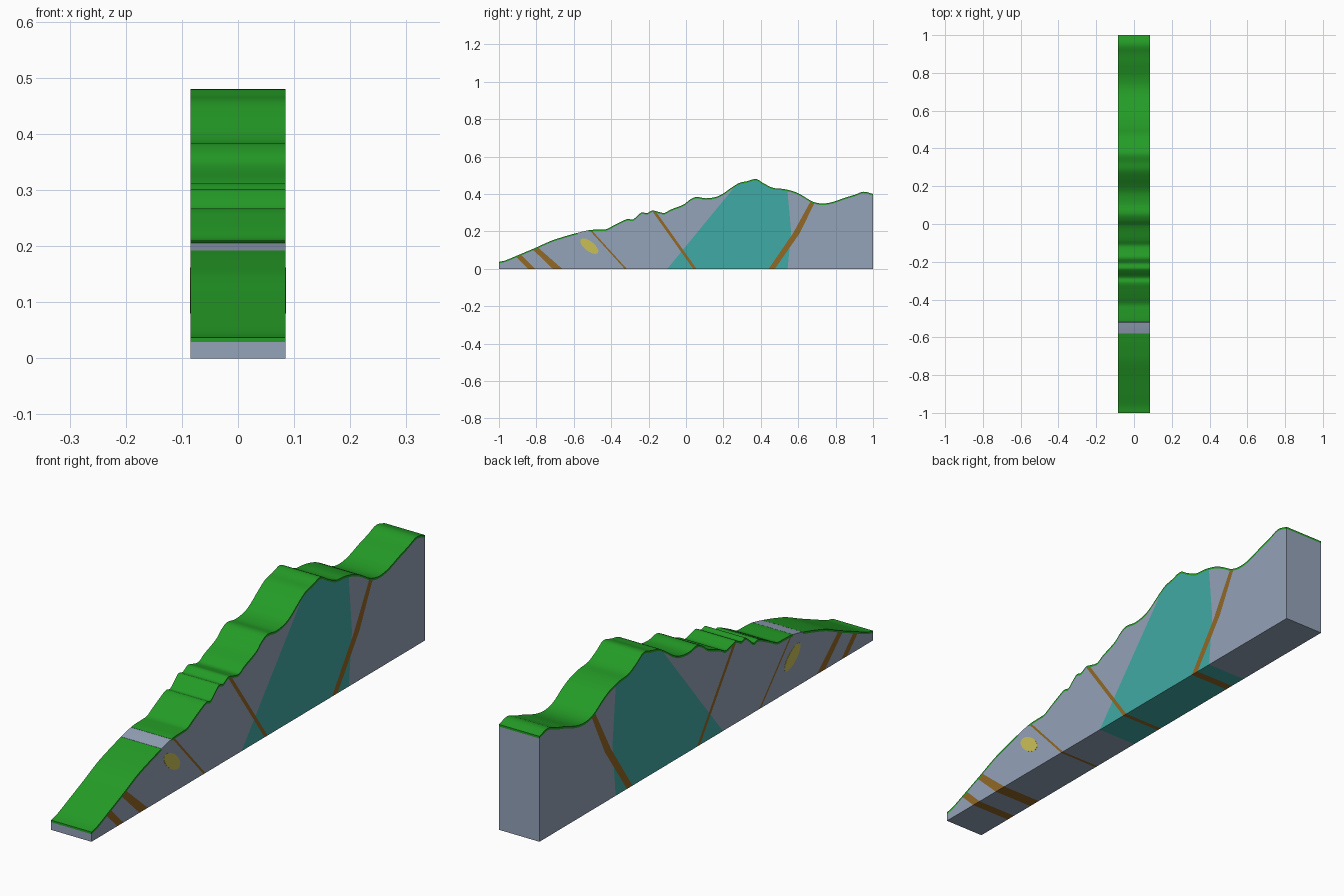
import bpy, bmesh, math
from mathutils import Vector

if "Cube" in bpy.data.objects:
    bpy.data.objects.remove(bpy.data.objects["Cube"])

HALF_W, TURF = 0.085, 0.008
GAP = (-0.58, -0.52)          # bare rock shows through the turf here


def material(name, rgb):
    lin = [(c / 255 / 12.92) if c < 11 else ((c / 255 + 0.055) / 1.055) ** 2.4 for c in rgb]
    m = bpy.data.materials.new(name)
    m.diffuse_color = (*lin, 1)
    m.use_nodes = True
    m.node_tree.nodes["Principled BSDF"].inputs["Base Color"].default_value = m.diffuse_color
    return m


ROCK = material("grey rock", (148, 163, 184))
TEAL = material("teal intrusion", (64, 170, 165))
BROWN = material("brown vein", (146, 104, 38))
YELLOW = material("yellow ore", (202, 192, 85))
GREEN = material("green turf", (36, 156, 38))

# Ground line (y, z)
GROUND = [(-1, .037), (-.965, .045), (-.9, .072), (-.805, .112), (-.725, .148), (-.675, .165),
          (-.6, .187), (-.515, .207), (-.455, .210), (-.425, .212), (-.39, .23), (-.35, .25),
          (-.31, .267), (-.285, .263), (-.255, .288), (-.235, .302), (-.21, .297), (-.18, .312),
          (-.15, .305), (-.115, .299), (-.085, .315), (-.01, .345), (.02, .369), (.055, .384),
          (.105, .377), (.16, .384), (.195, .4), (.245, .435), (.285, .459), (.325, .468),
          (.375, .48), (.415, .457), (.465, .433), (.52, .427), (.58, .412), (.625, .39),
          (.675, .36), (.725, .349), (.78, .356), (.85, .38), (.9, .395), (.95, .412), (1, .4)]


def height(y):
    """Smooth curve through the ground points."""
    n = len(GROUND)
    i = max(k for k in range(n - 1) if GROUND[k][0] <= y + 1e-9)

    def slope(k):
        a, b = GROUND[max(k - 1, 0)], GROUND[min(k + 1, n - 1)]
        return (b[1] - a[1]) / (b[0] - a[0])
    (y0, z0), (y1, z1) = GROUND[i], GROUND[i + 1]
    h = y1 - y0
    t = (y - y0) / h
    return ((2 * t**3 - 3 * t**2 + 1) * z0 + (t**3 - 2 * t**2 + t) * h * slope(i)
            + (3 * t**2 - 2 * t**3) * z1 + (t**3 - t**2) * h * slope(i + 1))


def strip(rows):
    """Closed solid across the width from rows of (y, low z, high z)."""
    bm = bmesh.new()
    rings = [[bm.verts.new(p) for p in ((-HALF_W, y, lo), (HALF_W, y, lo),
                                        (HALF_W, y, hi), (-HALF_W, y, hi))]
             for y, lo, hi in rows]
    for a, b in zip(rings, rings[1:]):
        for k in range(4):
            j = (k + 1) % 4
            bm.faces.new((a[k], a[j], b[j], b[k]))
    bm.faces.new(rings[0])
    bm.faces.new(rings[-1][::-1])
    bmesh.ops.recalc_face_normals(bm, faces=bm.faces)
    return bm


def finish(bm, name, mats):
    me = bpy.data.meshes.new(name)
    bm.to_mesh(me)
    bm.free()
    ob = bpy.data.objects.new(name, me)
    bpy.context.collection.objects.link(ob)
    for m in mats:
        me.materials.append(m)
    bpy.ops.object.select_all(action='DESELECT')
    ob.select_set(True)
    bpy.context.view_layer.objects.active = ob
    bpy.ops.object.shade_smooth_by_angle(angle=math.radians(30))
    return ob


# Sample positions along the hill
ys = {GAP[0], GAP[1]}
for (a, _), (b, _) in zip(GROUND, GROUND[1:]):
    ys |= {a + (b - a) * k / 4 for k in range(4)}
ys = sorted(ys | {1.0})

# Rock body, raised to the surface in the bare gap
rows = [(y, 0, height(y) - (0 if GAP[0] < y < GAP[1] else TURF)) for y in ys]
rows += [(y, 0, height(y)) for y in (GAP[0] + 0.001, GAP[1] - 0.001)]
bm = strip(sorted(rows))

# Convex regions in the (y, z) section; later ones paint over earlier ones
REGIONS = [
    (1, [(-.1, 0), (.58, 0), (.562, .2), (.59, .5), (.311, .5)]),        # intrusion
    (2, [(-.845, 0), (-.808, 0), (-.908, .1), (-.945, .1)]),             # veins
    (2, [(-.712, 0), (-.662, 0), (-.81, .13), (-.847, .13)]),
    (2, [(-.328, 0), (-.317, 0), (-.517, .22), (-.528, .22)]),
    (2, [(.038, 0), (.056, 0), (-.178, .33), (-.196, .33)]),
    (2, [(.442, 0), (.475, 0), (.608, .19), (.572, .19)]),               # bent vein
    (2, [(.572, .19), (.608, .19), (.71, .4), (.688, .4)]),
]


def inside(poly, y, z):
    return all((b[0] - a[0]) * (z - a[1]) - (b[1] - a[1]) * (y - a[0]) > 0
               for a, b in zip(poly, poly[1:] + poly[:1]))


for _, poly in REGIONS:
    for a, b in zip(poly, poly[1:] + poly[:1]):
        if a[1] == b[1] and a[1] in (0, .1, .13, .22, .33, .4, .5):
            continue                        # edge outside the rock
        bmesh.ops.bisect_plane(bm, geom=bm.verts[:] + bm.edges[:] + bm.faces[:], dist=1e-6,
                               plane_co=(0, *a), plane_no=(0, a[1] - b[1], b[0] - a[0]))
for f in bm.faces:
    c = f.calc_center_median()
    n = f.normal
    # test just inside the surface so the base and top are coloured too
    y, z = c.y - n.y * 1e-5, c.z - n.z * 1e-5
    for idx, poly in REGIONS:
        if abs(n.y) < 0.99 and inside(poly, y, z):
            f.material_index = idx
finish(bm, "rock_section", [ROCK, TEAL, BROWN])

# Turf layer in two pieces
for name, lo, hi in (("lower_turf", -1, GAP[0]), ("upper_turf", GAP[1], 1)):
    bm = strip([(y, height(y) - TURF, height(y)) for y in ys if lo <= y <= hi])
    finish(bm, name, [GREEN])

# Ore lens running through the block
bm = bmesh.new()
bmesh.ops.create_cone(bm, cap_ends=True, segments=32, radius1=1, radius2=1, depth=2)
tilt = math.radians(-38)
for v in bm.verts:
    u, w = v.co.x * 0.058, v.co.y * 0.026
    v.co = Vector((v.co.z * (HALF_W + 0.0008),
                   -0.517 + u * math.cos(tilt) - w * math.sin(tilt),
                   0.121 + u * math.sin(tilt) + w * math.cos(tilt)))
bmesh.ops.recalc_face_normals(bm, faces=bm.faces)
finish(bm, "ore_lens", [YELLOW])
